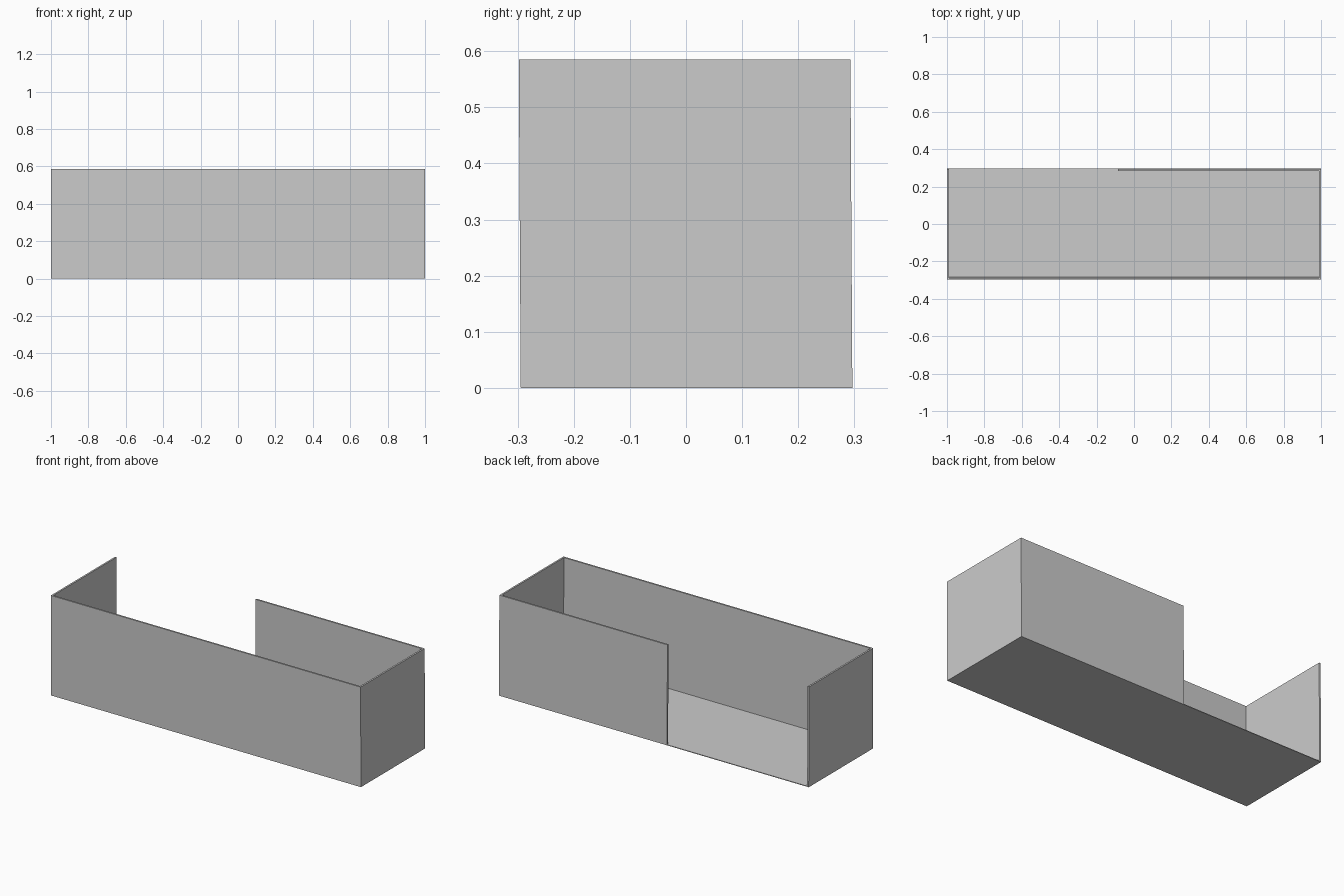
import bpy, bmesh

if "Cube" in bpy.data.objects:
    bpy.data.objects.remove(bpy.data.objects["Cube"])

HEIGHT = 0.585
LEAN = -0.006  # slight lean of the upright panels toward the front
T = 0.01       # panel thickness


def panel(name, x0, x1, y0, y1, z0, z1):
    mesh = bpy.data.meshes.new(name)
    bm = bmesh.new()
    bmesh.ops.create_cube(bm, size=1)
    for v in bm.verts:
        z = z0 + (v.co.z + 0.5) * (z1 - z0)
        v.co = (x0 + (v.co.x + 0.5) * (x1 - x0),
                y0 + (v.co.y + 0.5) * (y1 - y0) + LEAN * z,
                z)
    bm.to_mesh(mesh)
    bm.free()
    obj = bpy.data.objects.new(name, mesh)
    bpy.context.collection.objects.link(obj)
    return obj


FRONT, BACK = -0.2945, 0.2965

# Floor slab
panel("floor", -1, 1, FRONT, BACK, 0, 0.004)

# Full-length front wall
panel("front_wall", -1, 1, FRONT, FRONT + T, 0.004, HEIGHT)

# End walls
panel("left_wall", -1, -1 + T, FRONT + T, BACK, 0.004, HEIGHT)
panel("right_wall", 1 - T, 1, FRONT + T, BACK, 0.004, HEIGHT)

# Back wall, leaving an opening on the left
panel("back_wall", -0.085, 1 - T, BACK - T, BACK, 0.004, HEIGHT)
